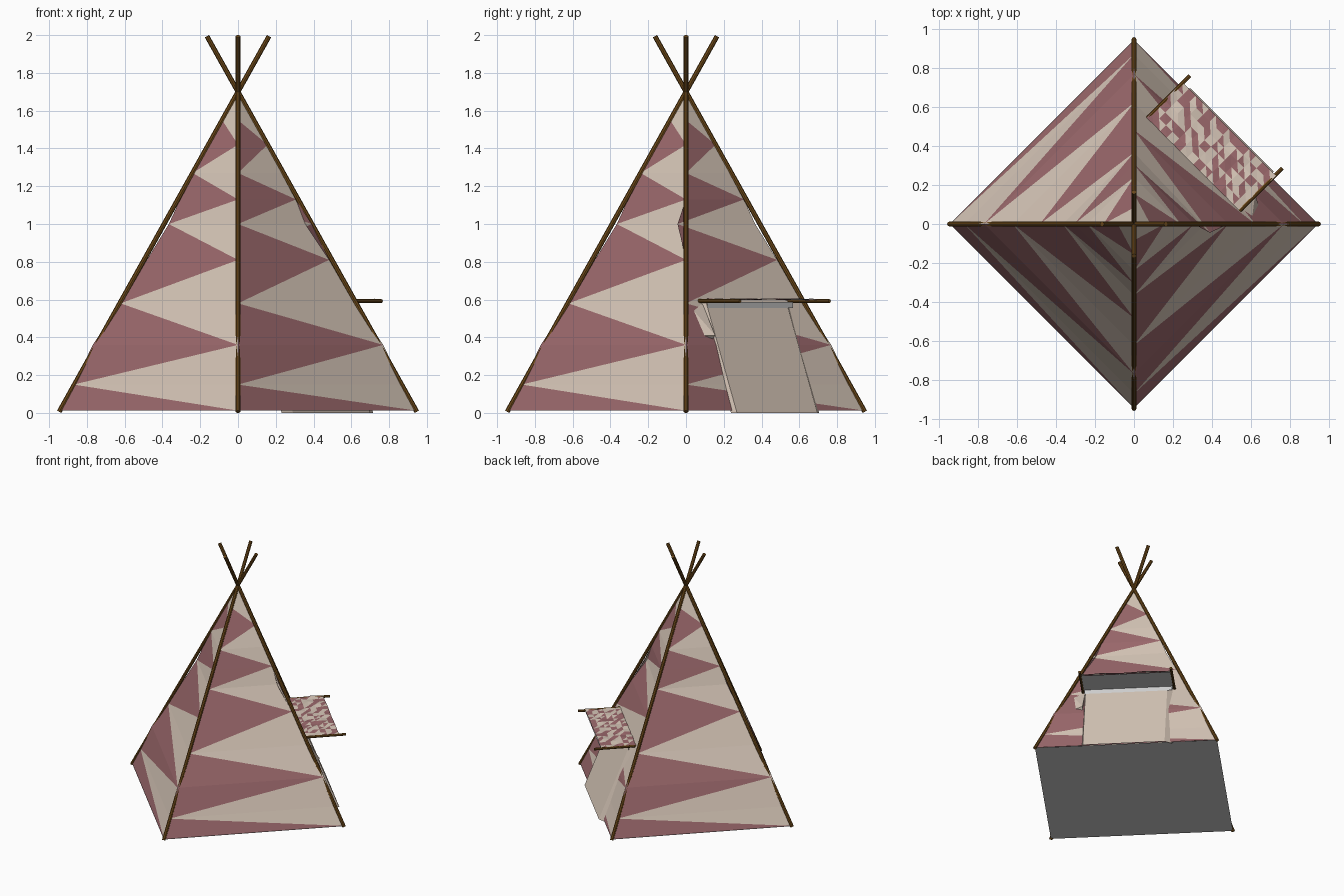
import bpy, bmesh, math, random
from mathutils import Vector

if "Cube" in bpy.data.objects:
    bpy.data.objects.remove(bpy.data.objects["Cube"])

random.seed(4)

def material(name, col):
    m = bpy.data.materials.new(name)
    m.diffuse_color = (*col, 1)
    m.use_nodes = True
    m.node_tree.nodes["Principled BSDF"].inputs["Base Color"].default_value = m.diffuse_color
    return m

CREAM = material("cream_cloth", (0.68, 0.57, 0.48))
RED = material("red_cloth", (0.33, 0.14, 0.15))
WOOD = material("wood", (0.16, 0.07, 0.01))

def mesh_object(name, polys, mats):
    """polys: list of (points, material index)"""
    bm = bmesh.new()
    for pts, mi in polys:
        bm.faces.new([bm.verts.new(p) for p in pts]).material_index = mi
    bmesh.ops.remove_doubles(bm, verts=bm.verts, dist=1e-4)
    me = bpy.data.meshes.new(name)
    bm.to_mesh(me)
    bm.free()
    for m in mats:
        me.materials.append(m)
    ob = bpy.data.objects.new(name, me)
    bpy.context.collection.objects.link(ob)
    return ob

def rod(name, a, b, r, sides=8):
    a, b = Vector(a), Vector(b)
    bpy.ops.mesh.primitive_cylinder_add(vertices=sides, radius=r, depth=(b - a).length,
                                        location=(a + b) / 2)
    ob = bpy.context.object
    ob.name = name
    ob.rotation_euler = (b - a).to_track_quat('Z', 'Y').to_euler()
    ob.data.materials.append(WOOD)

BASE, APEX = 0.95, 1.7

def pole_point(angle, z, off=0.0):
    r = BASE * (1 - z / APEX) + off
    return Vector((r * math.cos(angle), r * math.sin(angle), z))

# Four crossing poles
for k, side in enumerate(("right", "back", "left", "front")):
    a = k * math.pi / 2
    rod("pole_" + side, pole_point(a, 0.006), pole_point(a, 1.994), 0.013)

# Striped cloth walls: every row is split into a red and a cream triangle
ROWS = [0.012, 0.15, 0.36, 0.58, 0.81, 1.0, 1.13, 1.27, 1.42, 1.55, 1.69]
SAG = [0, 0.004, 0.02, -0.004, -0.015, -0.025, -0.012, 0, 0, 0, 0]
for k, side in enumerate(("back_right", "back_left", "front_left", "front_right")):
    a = k * math.pi / 2
    left = [pole_point(a, z, s) for z, s in zip(ROWS, SAG)]
    right = [pole_point(a + math.pi / 2, z, s) for z, s in zip(ROWS, SAG)]
    if k == 0:  # loose fold hanging past the right pole
        left[5] = Vector((0.39, -0.045, 1.0))
    polys = []
    for i in range(len(ROWS) - 1):
        l0, r0, l1, r1 = left[i], right[i], left[i + 1], right[i + 1]
        if i % 2 == 0:
            polys += [((l0, r0, l1), 1), ((r0, r1, l1), 0)]
        else:
            polys += [((l0, r0, r1), 0), ((l0, r1, l1), 1)]
    mesh_object("wall_" + side, polys, [CREAM, RED])

# Grey floor sheet
mesh_object("floor", [([pole_point(-k * math.pi / 2, 0.01) for k in range(4)], 0)], [])

# Frame of the doorway side: u along the wall, d outward
U, N = Vector((-1, 1, 0)).normalized(), Vector((1, 1, 0)).normalized()

def P(u, d, z):
    return U * u + N * d + Vector((0, 0, z))

def wall_d(z, off=0.0):
    return BASE / math.sqrt(2) * (1 - z / APEX) + off

# Plain door curtain with folded-back edges
section = [(-0.325, -0.01), (-0.315, 0.025), (0.285, 0.025), (0.335, -0.01)]
polys = []
for (u0, o0), (u1, o1) in zip(section, section[1:]):
    polys.append(([P(u0, wall_d(0, o0), 0), P(u1, wall_d(0, o1), 0),
                   P(u1, wall_d(0.585, o1), 0.585), P(u0, wall_d(0.585, o0), 0.585)], 0))
mesh_object("door_curtain", polys, [CREAM])

# Tied-up corner of the curtain
tip, top = P(-0.40, wall_d(0.54, 0.0), 0.54), P(-0.32, wall_d(0.58, 0.0), 0.58)
low, out = P(-0.33, wall_d(0.39, 0.01), 0.39), P(-0.33, wall_d(0.4, 0.035), 0.41)
knee = P(-0.40, wall_d(0.41, 0.0), 0.41)
mesh_object("curtain_corner", [((tip, out, top), 0), ((tip, knee, out), 0),
                               ((knee, low, out), 0), ((top, out, low), 0)], [CREAM])

# Awning cloth of small triangles in a random patchwork
NU, ND, D0, D1 = 14, 6, 0.43, 0.69
grid = [[P(-0.34 + 0.68 * i / NU, D0 + (D1 - D0) * j / ND, 0.6 + random.uniform(-0.004, 0.006))
         for j in range(ND + 1)] for i in range(NU + 1)]
polys = []
for i in range(NU):
    for j in range(ND):
        a, b, c, d = grid[i][j], grid[i][j + 1], grid[i + 1][j + 1], grid[i + 1][j]
        polys += [((a, b, c), random.randint(0, 1)), ((a, c, d), random.randint(0, 1))]
mesh_object("awning_cloth", polys, [CREAM, RED])

# Grey awning lining and the short drop at the doorway
mesh_object("awning_lining", [
    ([P(-0.335, D0, 0.588), P(0.335, D0, 0.588), P(0.335, D1, 0.588), P(-0.335, D1, 0.588)], 0),
    ([P(-0.32, 0.48, 0.555), P(0.32, 0.48, 0.555), P(0.32, 0.48, 0.588), P(-0.32, 0.48, 0.588)], 0)],
    [])

# Awning rods
for s, side in ((-1, "right"), (1, "left")):
    rod("awning_rod_" + side, P(0.335 * s, 0.43, 0.592), P(0.335 * s, 0.74, 0.592), 0.01)
